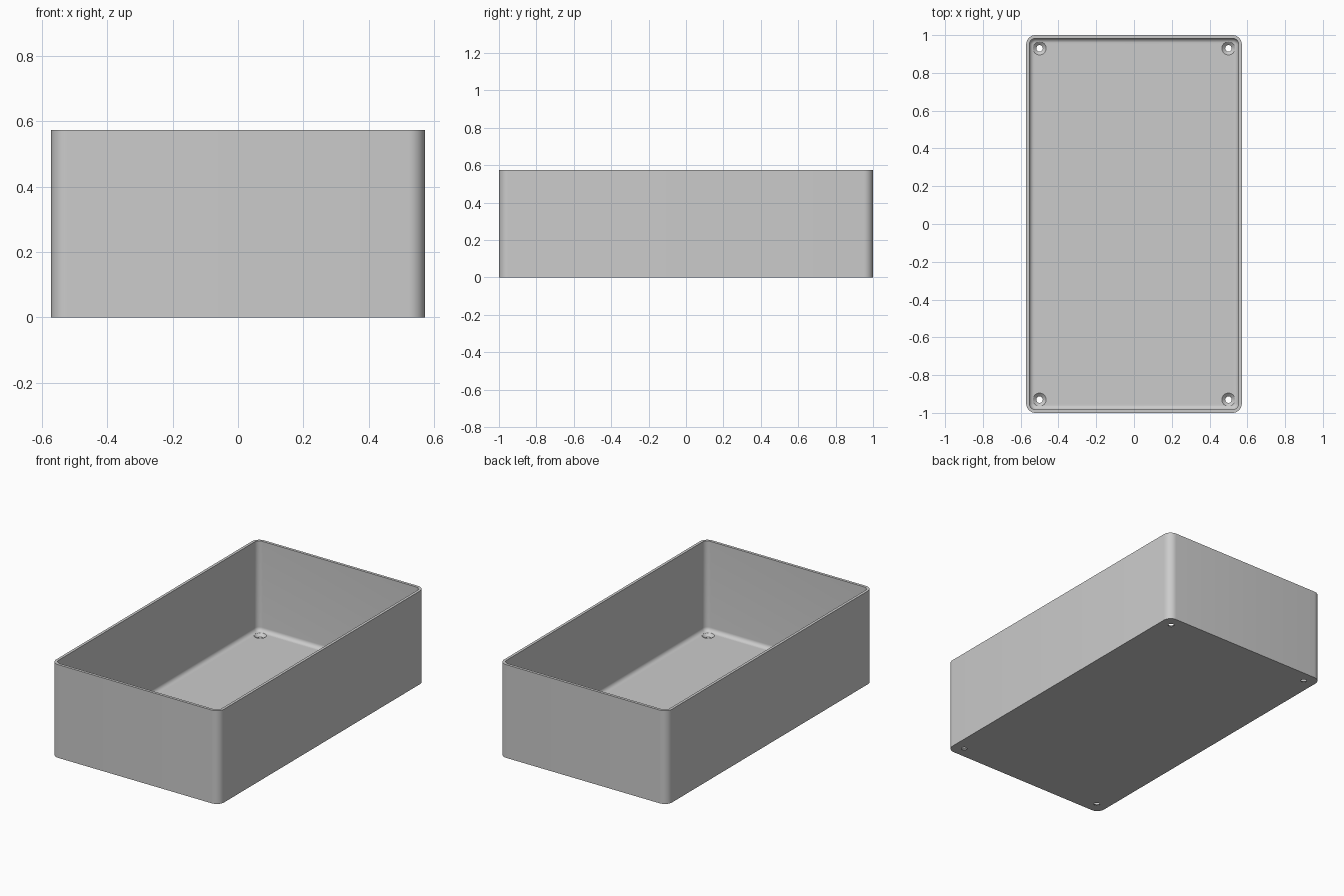
import bpy, bmesh
from math import sin, cos, pi

if "Cube" in bpy.data.objects:
    bpy.data.objects.remove(bpy.data.objects["Cube"], do_unlink=True)

HALF_X, HALF_Y, HEIGHT = 0.571, 1.0, 0.573
CORNER, WALL, FLOOR, FILLET = 0.05, 0.017, 0.02, 0.025
STEPS = 8

grey = bpy.data.materials.new("plain grey")
grey.use_nodes = True
grey.diffuse_color = (0.6, 0.6, 0.6, 1)
grey.node_tree.nodes["Principled BSDF"].inputs["Base Color"].default_value = (0.6, 0.6, 0.6, 1)


def rounded_ring(bm, inset, z):
    """Rounded rectangle, inset from the outer wall."""
    radius = CORNER - inset
    ring = []
    for k, (sx, sy) in enumerate([(1, 1), (-1, 1), (-1, -1), (1, -1)]):
        for i in range(STEPS + 1):
            a = (k + i / STEPS) * pi / 2
            ring.append(bm.verts.new((sx * (HALF_X - CORNER) + radius * cos(a),
                                      sy * (HALF_Y - CORNER) + radius * sin(a), z)))
    return ring


def loft(bm, rings):
    """Bridge consecutive rings and cap both ends."""
    for low, high in zip(rings, rings[1:]):
        n = len(low)
        for i in range(n):
            j = (i + 1) % n
            bm.faces.new((low[i], low[j], high[j], high[i]))
    bm.faces.new(rings[0][::-1])
    bm.faces.new(rings[-1])
    bmesh.ops.recalc_face_normals(bm, faces=bm.faces)


def make_object(name, bm):
    mesh = bpy.data.meshes.new(name)
    bm.to_mesh(mesh)
    bm.free()
    mesh.materials.append(grey)
    obj = bpy.data.objects.new(name, mesh)
    bpy.context.collection.objects.link(obj)
    return obj


# Open box: outer wall, rim, inner wall, filleted floor edge
bm = bmesh.new()
profile = [(0, 0), (0, HEIGHT), (WALL, HEIGHT)]
for i in range(STEPS + 1):
    a = i / STEPS * pi / 2
    profile.append((WALL + FILLET * (1 - cos(a)), FLOOR + FILLET * (1 - sin(a))))
loft(bm, [rounded_ring(bm, inset, z) for inset, z in profile])
box = make_object("open_box", bm)

# Countersunk screw hole cutters, one per corner
bm = bmesh.new()
hole_profile = [(0.017, -0.05), (0.017, 0.004), (0.035, FLOOR), (0.035, 0.1)]
for sx in (-1, 1):
    for sy in (-1, 1):
        rings = [[bm.verts.new((sx * 0.5 + r * cos(2 * pi * i / 32),
                                sy * 0.93 + r * sin(2 * pi * i / 32), z))
                  for i in range(32)] for r, z in hole_profile]
        loft(bm, rings)
cutter = make_object("screw_hole_cutter", bm)
cutter.hide_render = True

# Cut the holes and bake the result
cut = box.modifiers.new("screw_holes", 'BOOLEAN')
cut.operation = 'DIFFERENCE'
cut.solver = 'EXACT'
cut.object = cutter
bpy.ops.object.select_all(action='DESELECT')
bpy.context.view_layer.objects.active = box
box.select_set(True)
bpy.ops.object.modifier_apply(modifier=cut.name)
bpy.data.objects.remove(cutter, do_unlink=True)

# Smooth the rounded corners, keep the rim and hole edges sharp
bpy.ops.object.shade_smooth_by_angle(angle=0.6)
